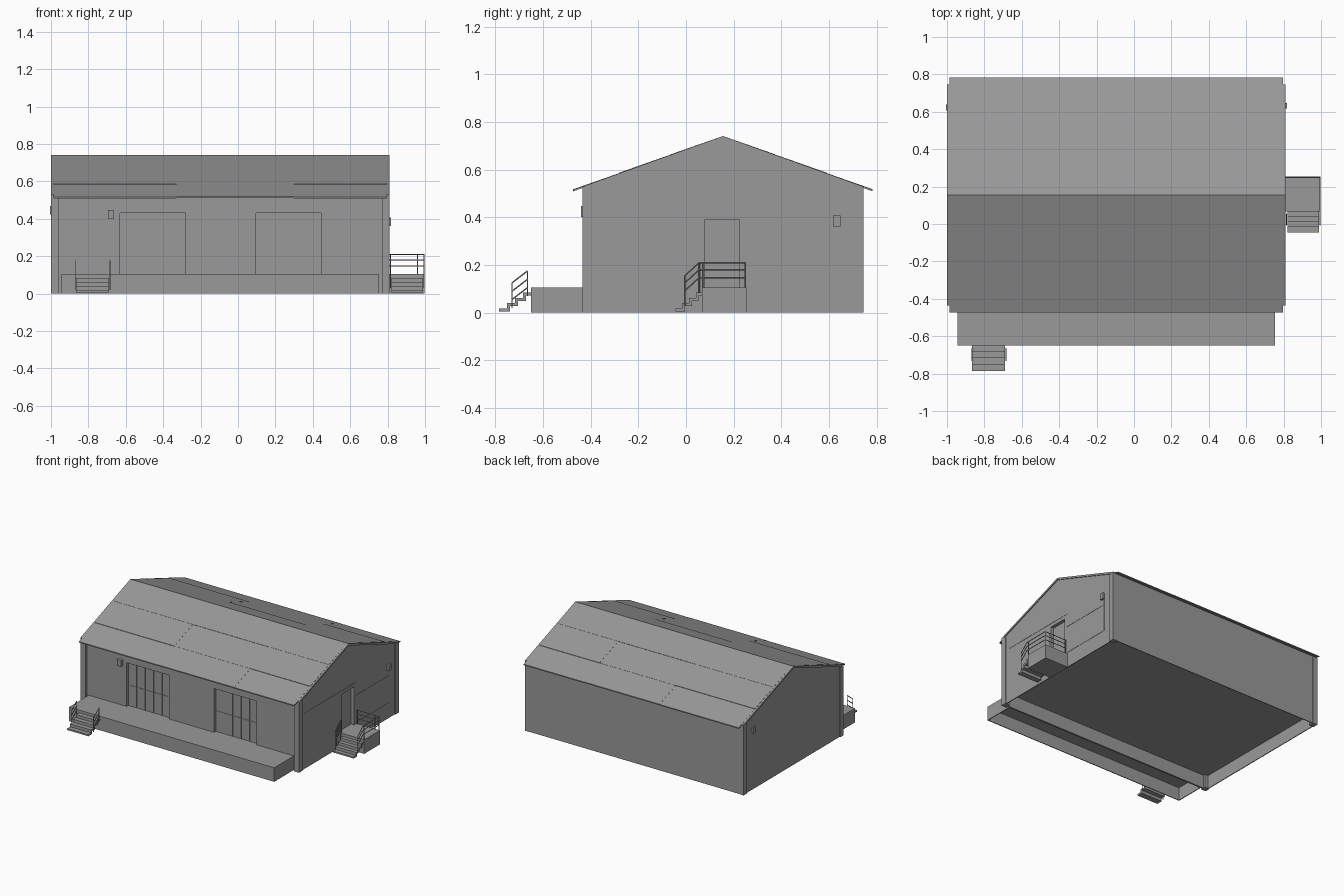
import bpy, bmesh
from mathutils import Vector

if "Cube" in bpy.data.objects:
    bpy.data.objects.remove(bpy.data.objects["Cube"])

grey = bpy.data.materials.new("dark_grey")
grey.diffuse_color = (0.32, 0.32, 0.32, 1)
grey.use_nodes = True
grey.node_tree.nodes["Principled BSDF"].inputs["Base Color"].default_value = grey.diffuse_color


def mesh_object(name, bm):
    bmesh.ops.recalc_face_normals(bm, faces=bm.faces[:])
    me = bpy.data.meshes.new(name)
    bm.to_mesh(me)
    bm.free()
    me.materials.append(grey)
    ob = bpy.data.objects.new(name, me)
    bpy.context.collection.objects.link(ob)
    return ob


def prism(name, profile, x0, x1):
    """Extrude a (y, z) outline along x."""
    bm = bmesh.new()
    f = bm.faces.new([bm.verts.new((x0, y, z)) for y, z in profile])
    new = bmesh.ops.extrude_face_region(bm, geom=[f])["geom"]
    bmesh.ops.translate(bm, vec=(x1 - x0, 0, 0),
                        verts=[v for v in new if isinstance(v, bmesh.types.BMVert)])
    return mesh_object(name, bm)


def box(name, x0, x1, y0, y1, z0, z1):
    return prism(name, [(y0, z0), (y1, z0), (y1, z1), (y0, z1)], x0, x1)


def rods(name, segments, r=0.0028):
    """Thin six-sided bars between pairs of points."""
    bm = bmesh.new()
    for a, b in segments:
        a, b = Vector(a), Vector(b)
        d = b - a
        m = d.to_track_quat('Z', 'Y').to_matrix().to_4x4()
        m.translation = (a + b) / 2
        bmesh.ops.create_cone(bm, cap_ends=True, segments=6, radius1=r,
                              radius2=r, depth=d.length, matrix=m)
    return mesh_object(name, bm)


def cut(ob, cutter):
    cutter.hide_render = True
    mod = ob.modifiers.new("cut", 'BOOLEAN')
    mod.operation, mod.solver, mod.object = 'DIFFERENCE', 'EXACT', cutter
    bpy.context.view_layer.objects.active = ob
    bpy.ops.object.modifier_apply(modifier=mod.name)
    bpy.data.objects.remove(cutter)


def stairs(name, x0, x1, y0, y1, n=4):
    """Folded-plate steps with a stepped underside."""
    run, rise, t = (y1 - y0) / n, 0.022, 0.012
    top, under = [], []
    for i in range(n):
        z = 0.018 + i * rise
        top += [(y0 + i * run, z - (rise if i else t)), (y0 + i * run, z)]
        under += [(y0 + i * run + (t if i else 0.001), z - t),
                  (y0 + (i + 1) * run + (t if i < n - 1 else 0), z - t)]
    top.append((y1, 0.018 + (n - 1) * rise))
    return prism(name, top + under[::-1], x0, x1)


# Building shell: walls sit slightly behind the corner posts
L, R, F, B = -1.0, 0.81, -0.435, 0.745
RIDGE, TOP, SLOPE = 0.155, 0.739, 0.36
WF, WS = F + 0.018, 0.006  # front wall plane, side wall inset


def roof_z(y):
    return TOP - SLOPE * abs(y - RIDGE)


shell = prism("walls", [(WF, 0), (B - 0.002, 0), (B - 0.002, roof_z(B)), (RIDGE, TOP),
                        (WF, roof_z(WF))], L + WS, R - WS)
cut(shell, box("floor_cutter", L + 0.012, R - 0.012, WF + 0.006, B - 0.008, -0.1, 0.1))

# Loading platform, hollow underneath
platform = box("platform", -0.945, 0.755, -0.65, WF, 0, 0.105)
cut(platform, box("platform_cutter", -0.939, 0.749, -0.644, WF - 0.006, -0.1, 0.097))

# Large front doors, recessed, with vertical and horizontal ribs
D = WF + 0.02
for side, x0 in (("left", -0.63), ("right", 0.095)):
    x1 = x0 + 0.35
    cut(shell, box("door_cutter", x0, x1, WF - 0.1, D, 0.105, 0.432))
    for i in range(1, 5):
        x = x0 + i * 0.07
        box(f"{side}_door_rib_{i}", x - 0.002, x + 0.002, D - 0.004, D, 0.107, 0.43)
    box(f"{side}_door_crossbar", x0, x1, D - 0.003, D, 0.258, 0.261)

# Side door
cut(shell, box("side_door_cutter", R - 0.03, R + 0.1, 0.08, 0.225, 0.105, 0.39))

# Corner posts
for i, x in enumerate((L, R - 0.04)):
    for j, y in enumerate((F, B - 0.04)):
        box(f"corner_post_{i}{j}", x, x + 0.04, y, y + 0.04, 0, roof_z(F) - 0.004)

# Gable edge trims
for i, x in enumerate((L, R - 0.014)):
    prism(f"gable_trim_{i}", [(F, roof_z(F) - 0.012), (RIDGE, TOP - 0.012),
          (B, roof_z(B) - 0.012), (B, roof_z(B) + 0.002),
          (RIDGE, TOP + 0.002), (F, roof_z(F) + 0.002)], x, x + 0.014)

# Overlapping roof sheets, three rows per slope
rows = [0.0, 0.218, 0.437, 0.628]
joints = [-0.986, -0.33, 0.3, 0.797]
for name, s in (("front", -1), ("back", 1)):
    for r in range(3):
        y0, y1 = RIDGE + s * max(0, rows[r] - 0.01), RIDGE + s * rows[r + 1]
        for j in range(3):
            e = 0.001 * ((r + j) % 2) if r else 0
            za, zb = roof_z(y0) + 0.002 + e, roof_z(y1) + 0.004 + e
            prism(f"{name}_roof_sheet_{r}_{j}",
                  [(y0, za - 0.006), (y1, zb - 0.008), (y1, zb), (y0, za)],
                  joints[j], joints[j + 1])

# Front stairs and rails
stairs("front_stairs", -0.865, -0.69, -0.785, -0.65)
for i, x in enumerate((-0.87, -0.685)):
    a, b = (-0.73, 0.125), (-0.665, 0.175)
    segs = [((x, a[0], 0.02), (x, *a)), ((x, b[0], 0.07), (x, *b))]
    segs += [((x, a[0], a[1] - d), (x, b[0], b[1] - d)) for d in (0, 0.035, 0.07)]
    rods(f"front_stair_rail_{i}", segs)

# Side landing, stairs and rails
box("side_landing", R - WS, 0.998, 0.068, 0.255, 0, 0.105)
stairs("side_stairs", 0.82, 0.99, -0.045, 0.07)
X0, X1, Y0, Y1 = R, 0.995, 0.055, 0.248
segs = [((X1, y, 0.09), (X1, y, 0.21)) for y in (Y0 + 0.015, Y1)]
segs += [((x, Y1, 0.1), (x, Y1, 0.21)) for x in (X0 + 0.005, 0.96)]
for z in (0.21, 0.18, 0.147):
    segs += [((X0, Y1, z), (X1, Y1, z)), ((X1, Y0, z), (X1, Y1, z)),
             ((X1, Y0, z), (X1, -0.005, z - 0.055))]
segs.append(((X1, -0.005, 0.03), (X1, -0.005, 0.155)))
rods("landing_rail", segs)
X = 0.816
segs = [((X, -0.005, 0.03), (X, -0.005, 0.155)), ((X, Y0, 0.08), (X, Y0, 0.21))]
segs += [((X, Y0, z), (X, -0.005, z - 0.055)) for z in (0.21, 0.18, 0.147)]
rods("side_stair_rail", segs)

# Wall lamps
box("front_lamp", -0.695, -0.662, F - 0.006, WF, 0.402, 0.447)
box("right_lamp", R - WS, R + 0.008, 0.617, 0.648, 0.362, 0.407)
box("left_lamp", L - 0.004, L + WS, 0.607, 0.638, 0.422, 0.468)

# Conduits on the right wall
c = R - WS
rods("conduits", [((c, -0.37, 0.417), (c, 0.25, 0.417)), ((c, 0.25, 0.318), (c, 0.63, 0.318)),
                  ((c, 0.643, 0.12), (c, 0.643, 0.37)), ((c, 0.25, 0.115), (c, 0.64, 0.115))], 0.0015)
